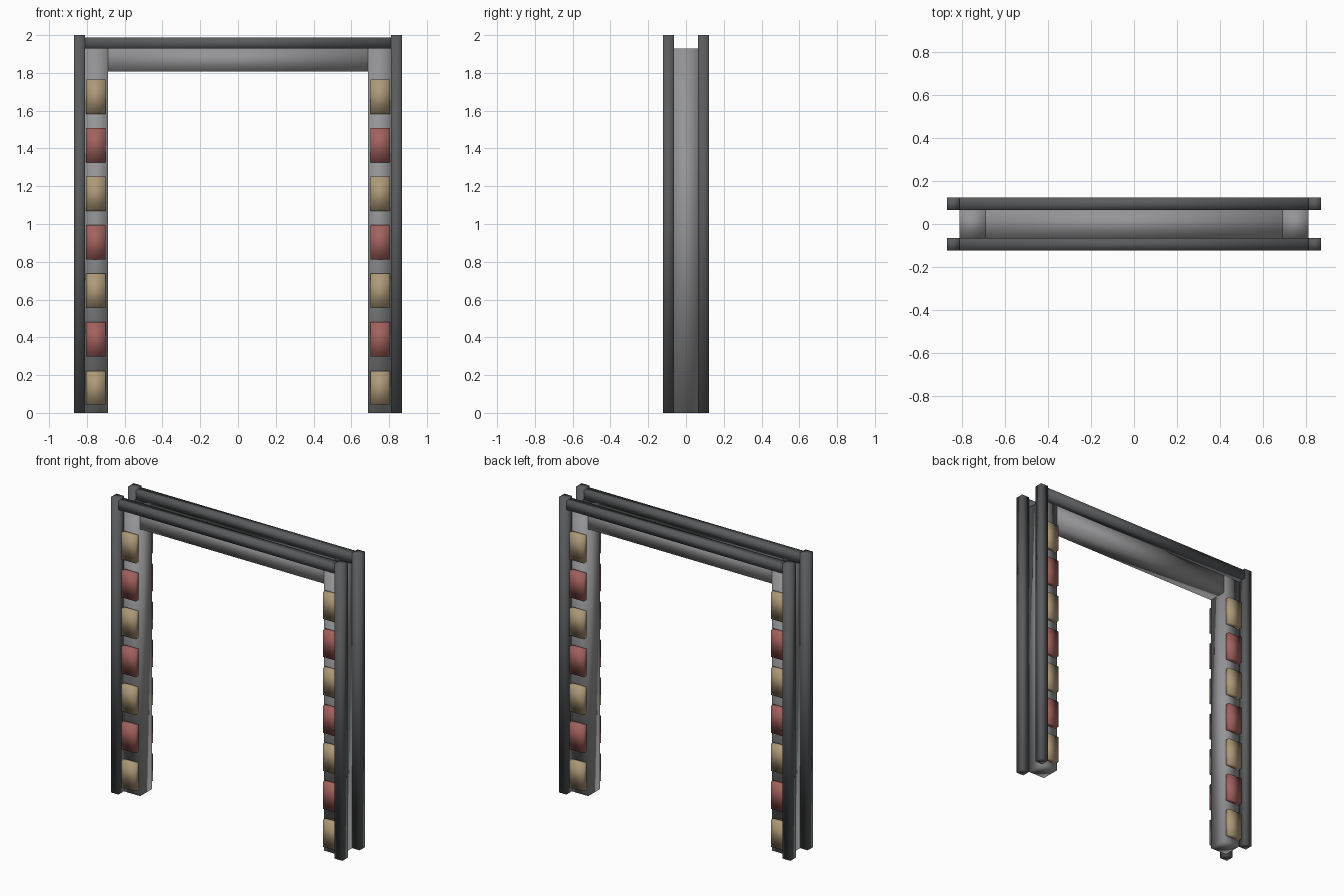
import bpy

if "Cube" in bpy.data.objects:
    bpy.data.objects.remove(bpy.data.objects["Cube"])


def material(name, rgb):
    m = bpy.data.materials.new(name)
    m.diffuse_color = (*rgb, 1)
    m.use_nodes = True
    m.node_tree.nodes["Principled BSDF"].inputs["Base Color"].default_value = m.diffuse_color
    return m


DARK = material("dark_grey", (0.10, 0.105, 0.11))
GREY = material("mid_grey", (0.30, 0.30, 0.31))
TAN = material("tan", (0.42, 0.32, 0.19))
RED = material("dull_red", (0.36, 0.12, 0.11))


def box(name, x, y, z, mat):
    """Softly shaded block spanning the given (min, max) ranges."""
    spans = (x, y, z)
    bpy.ops.mesh.primitive_cube_add(size=1, location=[(a + b) / 2 for a, b in spans])
    ob = bpy.context.object
    ob.name = name
    ob.scale = [abs(b - a) for a, b in spans]
    bpy.ops.object.transform_apply(location=False, rotation=False, scale=True)
    bpy.ops.object.shade_smooth()
    ob.data.materials.append(mat)
    return ob


def span(sign, a, b):
    return tuple(sorted((sign * a, sign * b)))


OUT, POST_IN, PILLAR_IN = 0.867, 0.81, 0.688   # x limits
Y_OUT, Y_IN = 0.122, 0.064                     # y limits
BEAM_TOP = 1.928

# Lintel between the pillars
box("lintel", (-PILLAR_IN, PILLAR_IN), (-Y_IN, Y_IN), (1.807, BEAM_TOP), GREY)

for sx, side in ((-1, "left"), (1, "right")):
    # Main pillar
    box(f"{side}_pillar", span(sx, PILLAR_IN, POST_IN), (-Y_IN, Y_IN), (0, BEAM_TOP), GREY)
    for sy, face in ((-1, "front"), (1, "back")):
        # Corner post
        box(f"{side}_{face}_post", span(sx, POST_IN, OUT), span(sy, Y_IN, Y_OUT), (0, 2), DARK)
        # Alternating coloured panels
        for i in range(7):
            z = 0.132 + i * 0.257
            box(f"{side}_{face}_panel_{i + 1}", span(sx, 0.702, 0.805),
                span(sy, Y_IN - 0.01, Y_IN + 0.03), (z - 0.091, z + 0.091),
                RED if i % 2 else TAN)

# Top rails
for sy, face in ((-1, "front"), (1, "back")):
    box(f"{face}_top_rail", (-POST_IN, POST_IN), span(sy, Y_IN, Y_OUT), (BEAM_TOP, 1.987), DARK)
